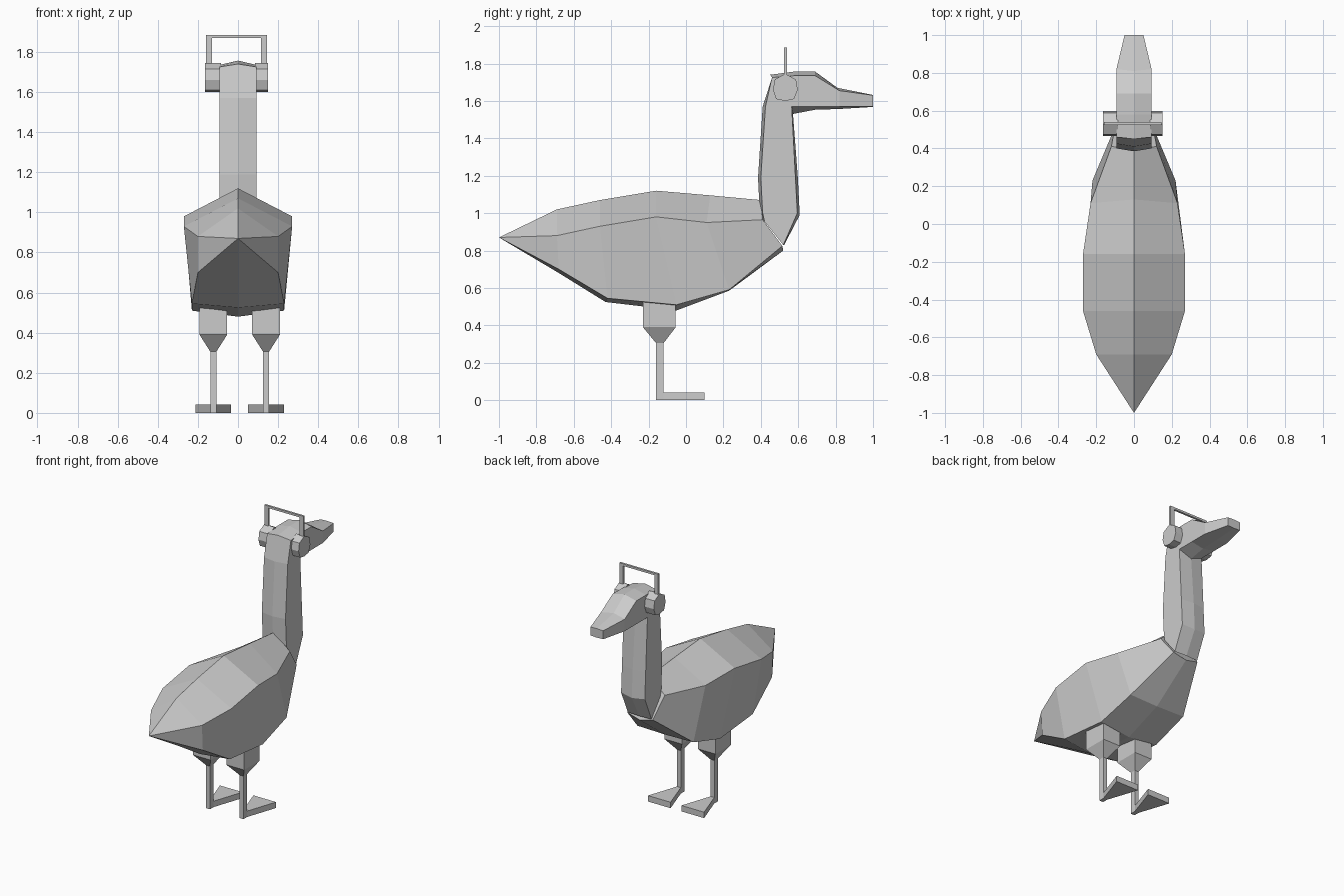
import bpy, bmesh

if "Cube" in bpy.data.objects:
    bpy.data.objects.remove(bpy.data.objects["Cube"])


def make_object(name, rings):
    """Loft closed rings of equal length; a one-point ring makes a tip."""
    bm = bmesh.new()
    loops = [[bm.verts.new(p) for p in ring] for ring in rings]
    for a, b in zip(loops, loops[1:]):
        n = max(len(a), len(b))
        for i in range(n):
            j = (i + 1) % n
            if len(a) == 1:
                bm.faces.new((a[0], b[j], b[i]))
            else:
                bm.faces.new((a[i], a[j], b[j], b[i]))
    for end in (loops[0], loops[-1]):
        if len(end) > 2:
            bm.faces.new(end)
    bmesh.ops.recalc_face_normals(bm, faces=bm.faces)
    mesh = bpy.data.meshes.new(name)
    bm.to_mesh(mesh)
    bm.free()
    obj = bpy.data.objects.new(name, mesh)
    bpy.context.collection.objects.link(obj)
    return obj


def six(c1, s1, s2, c2):
    """Six-sided ring from centre (y,z), side (x,y,z), side (x,y,z), centre (y,z)."""
    flip = lambda p: (-p[0], p[1], p[2])
    return [(0, *c1), s1, s2, (0, *c2), flip(s2), flip(s1)]


def rect(x0, x1, y0, y1, z):
    return [(x0, y0, z), (x1, y0, z), (x1, y1, z), (x0, y1, z)]


def box(name, x0, x1, y0, y1, z0, z1):
    return make_object(name, [rect(x0, x1, y0, y1, z0), rect(x0, x1, y0, y1, z1)])


# Body: ridge, widest side, lower edge, keel
make_object("body", [
    [(0, -1.0, .87)],
    six((-.69, 1.02), (.20, -.69, .88), (.20, -.68, .70), (-.68, .68)),
    six((-.46, 1.07), (.27, -.46, .93), (.23, -.42, .545), (-.43, .525)),
    six((-.16, 1.12), (.27, -.16, .98), (.23, -.05, .51), (-.05, .48)),
    six((.13, 1.095), (.23, .11, .95), (.22, .23, .59), (.23, .585)),
    six((.40, 1.07), (.12, .41, .965), (.10, .515, .825), (.52, .80)),
])

# Neck: back ridge, back edge, front edge, front ridge
W = .093
make_object("neck", [
    six((.41, .96), (W, .42, .955), (W, .52, .83), (.525, .83)),
    six((.395, .99), (W, .41, 1.0), (W, .595, 1.0), (.608, .99)),
    six((.385, 1.19), (W, .40, 1.19), (W, .585, 1.19), (.598, 1.19)),
    six((.41, 1.57), (W, .425, 1.57), (W, .565, 1.57), (.572, 1.53)),
])

# Head and bill: crown ridge, crown edge, jaw edge, jaw ridge
make_object("head", [
    six((.45, 1.74), (W, .46, 1.725), (W, .425, 1.57), (.41, 1.57)),
    six((.58, 1.757), (W, .58, 1.735), (W, .565, 1.57), (.57, 1.53)),
    six((.69, 1.757), (W, .69, 1.735), (W, .69, 1.57), (.69, 1.553)),
    six((.81, 1.67), (W, .82, 1.655), (W, .82, 1.57), (.82, 1.557)),
    six((1.0, 1.632), (.05, 1.0, 1.63), (.05, 1.0, 1.57), (1.0, 1.568)),
])

# Headphones: octagonal cups, posts and a straight band
CUP = [(.53, 1.745), (.588, 1.715), (.597, 1.66), (.578, 1.61),
       (.53, 1.60), (.482, 1.61), (.465, 1.66), (.475, 1.715)]
for side, x0, x1, p0, p1 in (("left", -.165, -.085, -.16, -.13),
                             ("right", .085, .15, .115, .145)):
    make_object(side + "_ear_cup", [[(x, y, z) for y, z in CUP] for x in (x0, x1)])
    box(side + "_band_post", p0, p1, .525, .54, 1.73, 1.885)
box("head_band", -.13, .115, .525, .54, 1.87, 1.885)

# Legs: thigh block tapering to the shin, and a wedge-shaped foot
for side, cx in (("left", -.123), ("right", .14)):
    make_object(side + "_thigh", [
        rect(cx - .069, cx + .069, -.23, -.055, .53),
        rect(cx - .069, cx + .069, -.23, -.055, .39),
        rect(cx - .015, cx + .015, -.16, -.12, .305),
    ])
    box(side + "_shin", cx - .015, cx + .015, -.16, -.12, 0, .31)
    make_object(side + "_foot", [
        [(cx - .015, -.12, z), (cx + .015, -.12, z),
         (cx + .089, .10, z), (cx - .089, .10, z)] for z in (0, .042)])
